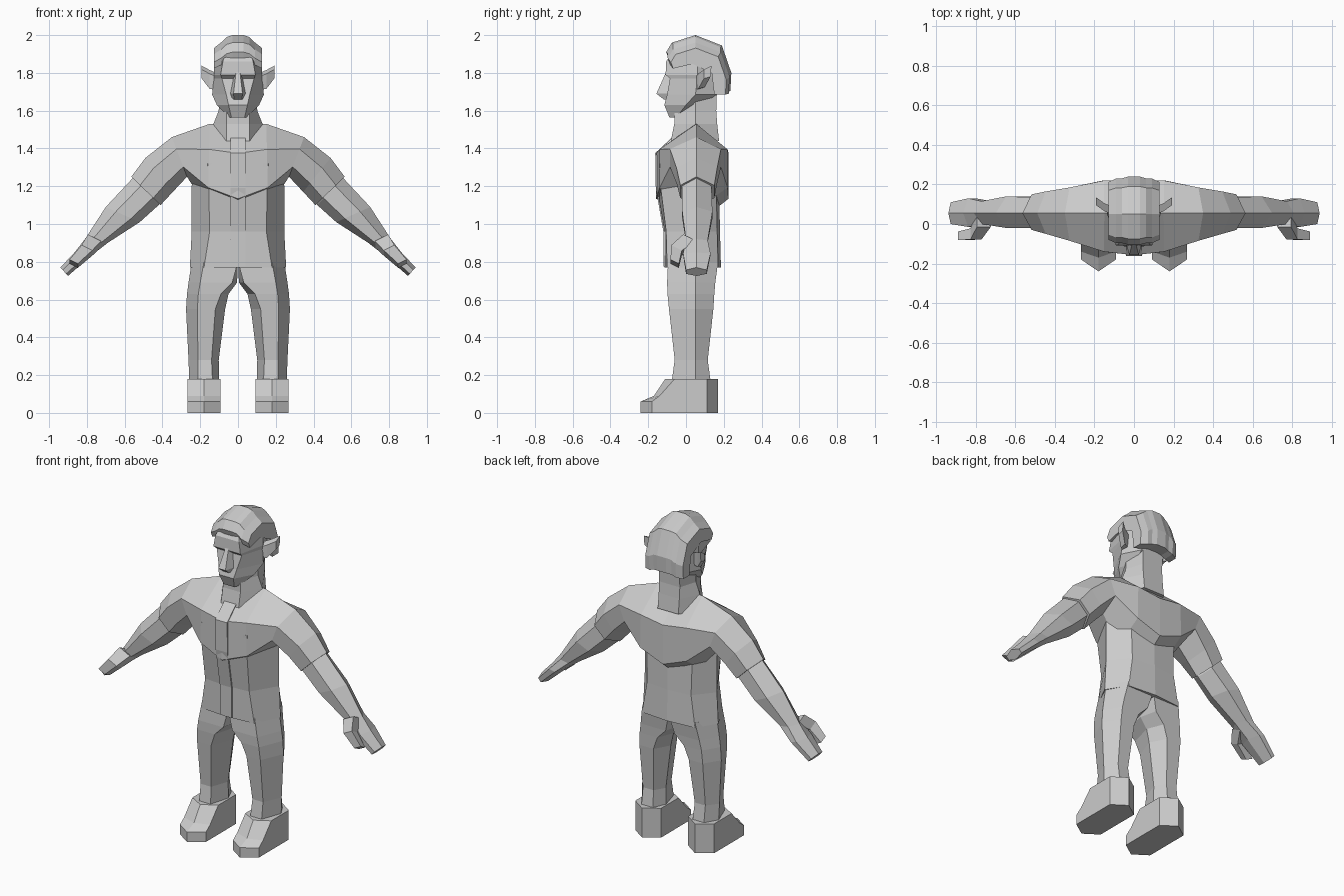
import bpy, bmesh
from mathutils import Vector

if "Cube" in bpy.data.objects:
    bpy.data.objects.remove(bpy.data.objects["Cube"])

grey = bpy.data.materials.new("plain grey")
grey.use_nodes = True
grey.diffuse_color = (0.6, 0.6, 0.6, 1)
grey.node_tree.nodes["Principled BSDF"].inputs["Base Color"].default_value = (0.6, 0.6, 0.6, 1)


def loft(name, rings, mirror=False, start_cap=True):
    """Skin a list of equal-sized point rings; optionally mirror across x."""
    bm = bmesh.new()
    loops = [[bm.verts.new(p) for p in ring] for ring in rings]
    n = len(loops[0])
    for a, b in zip(loops, loops[1:]):
        for i in range(n):
            j = (i + 1) % n
            bm.faces.new((a[i], a[j], b[j], b[i]))
    if start_cap:
        bm.faces.new(loops[0])
    bm.faces.new(loops[-1])
    bmesh.ops.recalc_face_normals(bm, faces=bm.faces)
    if not start_cap and sum(f.normal.dot(f.calc_center_median() - Vector((f.calc_center_median().x, 0.05, 1.2))) for f in bm.faces) < 0:
        bmesh.ops.reverse_faces(bm, faces=bm.faces)
    mesh = bpy.data.meshes.new(name)
    bm.to_mesh(mesh)
    bm.free()
    mesh.materials.append(grey)
    obj = bpy.data.objects.new(name, mesh)
    bpy.context.collection.objects.link(obj)
    if mirror:
        obj.modifiers.new("mirror", 'MIRROR').use_clip = True
    return obj


def sym(z, half):
    """Full horizontal ring from its left half, front to back."""
    left = [(x, y, z) for x, y in half]
    return left + [(-x, y, z) for x, y, z in reversed(left) if x > 0]


def limb(top, bottom, front, back, ridge=0.055):
    """Six-sided arm section between a top and a bottom point in x and z."""
    def at(t, y):
        return (top[0] + (bottom[0] - top[0]) * t, y, top[1] + (bottom[1] - top[1]) * t)
    return [at(0, ridge), at(.3, front), at(.75, front), at(1, ridge), at(.75, back), at(.3, back)]


# Torso: (z, front corner x, side x, centre front y, corner front y, back y)
torso = [
    (0.77, .18, .255, -.115, -.1, .185), (0.96, .15, .245, -.115, -.105, .18),
    (1.2, .155, .245, -.155, -.135, .175), (1.32, .16, .24, -.155, -.14, .2),
]
loft("jacket_body", [sym(z, [(0, f), (c, g), (s, .05), (c, b - .015), (0, b)])
                     for z, c, s, f, g, b in torso])

# Shoulders and sleeves
loft("shoulders_and_sleeves", [
    limb((0, 1.535), (0, 1), -.158, .225),
    limb((.15, 1.53), (.16, 1.08), -.14, .22),
    limb((.35, 1.46), (.27, 1.25), -.085, .185),
    limb((.49, 1.35), (.345, 1.17), -.05, .165),
    limb((.565, 1.25), (.41, 1.1), -.03, .15),
], mirror=True, start_cap=False)

# Forearms and hands
loft("forearms_and_hands", [
    limb((.53, 1.28), (.4, 1.14), -.02, .13),
    limb((.56, 1.24), (.42, 1.1), -.02, .135),
    limb((.7, 1.09), (.52, 1.01), -.02, .14),
    limb((.81, .92), (.69, .9), 0, .115),
    limb((.865, .85), (.78, .83), -.015, .13),
    limb((.94, .77), (.9, .725), 0, .11),
], mirror=True)

# Thumbs: square sections around a bent path
loft("thumbs", [[(x + a, y + b, z + c) for a, b, c in
                 ((-s, -s, 0), (-s, s, -s), (s, s, 0), (s, -s, s))]
                for x, y, z, s in ((.76, .02, .91, .035), (.8, -.05, .86, .028), (.87, -.06, .79, .022))],
     mirror=True)

# Legs: (z, inner x, front inner x, front outer x, outer x, front y, back y)
legs = [
    (.8, 0, 0, .18, .245, -.095, .17), (.69, .005, .03, .2, .262, -.1, .155),
    (.63, .05, .09, .21, .27, -.098, .15), (.55, .068, .12, .215, .275, -.09, .145),
    (.28, .102, .14, .212, .262, -.06, .115), (.17, .1, .135, .212, .258, -.075, .13),
]
loft("trouser_legs", [[(fi, f, z), (fo, f, z), (o, .05, z), (fo, b, z), (fi, b, z), (i, .05, z)]
                      for z, i, fi, fo, o, f, b in legs], mirror=True)


# Shoes: pointed plan, lowered toe
def shoe_ring(z, toe, shoulder):
    cx, w = .18, .088
    return [(cx, toe, z), (cx + w, shoulder, z), (cx + w, .11, z),
            (cx, .17, z), (cx - w, .11, z), (cx - w, shoulder, z)]


loft("shoes", [shoe_ring(0, -.24, -.18), shoe_ring(.06, -.24, -.18),
               shoe_ring(.09, -.17, -.14), shoe_ring(.18, -.11, -.06)], mirror=True)

# Jacket front strip, as a thin plate following the chest
strip = [(-.118, .775), (-.12, .96), (-.16, 1.19), (-.163, 1.375), (-.062, 1.47)]
loft("jacket_front_strip", [[(-.04, y, z), (.04, y, z), (.04, y + .008, z), (-.04, y + .008, z)]
                            for y, z in strip])

# Neck
loft("neck", [sym(z, [(.06, f), (w, .05), (.07, b)]) for z, w, f, b in
              ((1.44, .145, -.08, .175), (1.53, .13, -.062, .165), (1.6, .102, -.06, .16), (1.74, .1, -.03, .165))])

# Head: (z, front x, front y, side x, side y, back x, back y)
head = [
    (1.565, .035, -.088, .05, -.05, .03, 0), (1.63, .05, -.115, .112, 0, .07, .09),
    (1.685, .062, -.1, .137, .05, .08, .16), (1.77, .085, -.085, .128, .06, .08, .18),
    (1.79, .092, -.108, .128, .06, .08, .18), (1.86, .08, -.105, .127, .06, .08, .18),
    (1.93, .055, -.06, .1, .06, .06, .15),
]
loft("head", [sym(z, [(fx, fy), (sx, sy), (bx, by)]) for z, fx, fy, sx, sy, bx, by in head])

# Nose: wedge growing towards the tip
loft("nose", [sym(z, [(w * .5, y), (w, -.07)]) for z, w, y in
              ((1.66, .04, -.118), (1.69, .048, -.157), (1.79, .024, -.112), (1.82, .02, -.1))])

# Ears: flaring thin blades
loft("ears", [[(x, y, lo), (x, y + .035, lo + .01), (x, y + .04, hi), (x, y, hi - .02)]
              for x, y, lo, hi in ((.115, .05, 1.71, 1.8), (.15, .065, 1.715, 1.815), (.192, .095, 1.77, 1.838))],
     mirror=True)

# Hair: one arched profile repeated across the head, shrinking to the sides
arch = [(-.09, 1.87), (-.105, 1.91), (-.075, 1.96), (.05, 2), (.19, 1.945),
        (.24, 1.8), (.235, 1.705), (.165, 1.705), (.15, 1.84), (.03, 1.9)]
hair = []
for x, ky, kz, drop in ((.03, 1, 1, 0), (.06, .95, .97, .005), (.09, .95, .85, .015), (.128, .85, .7, .02)):
    hair.append([(x, .06 + (y - .06) * ky, 1.705 + (z - 1.705) * (1 - (1 - kz) * .55) - drop) for y, z in arch])
loft("hair", [[(-x, y, z) for x, y, z in r] for r in reversed(hair)] + hair)
